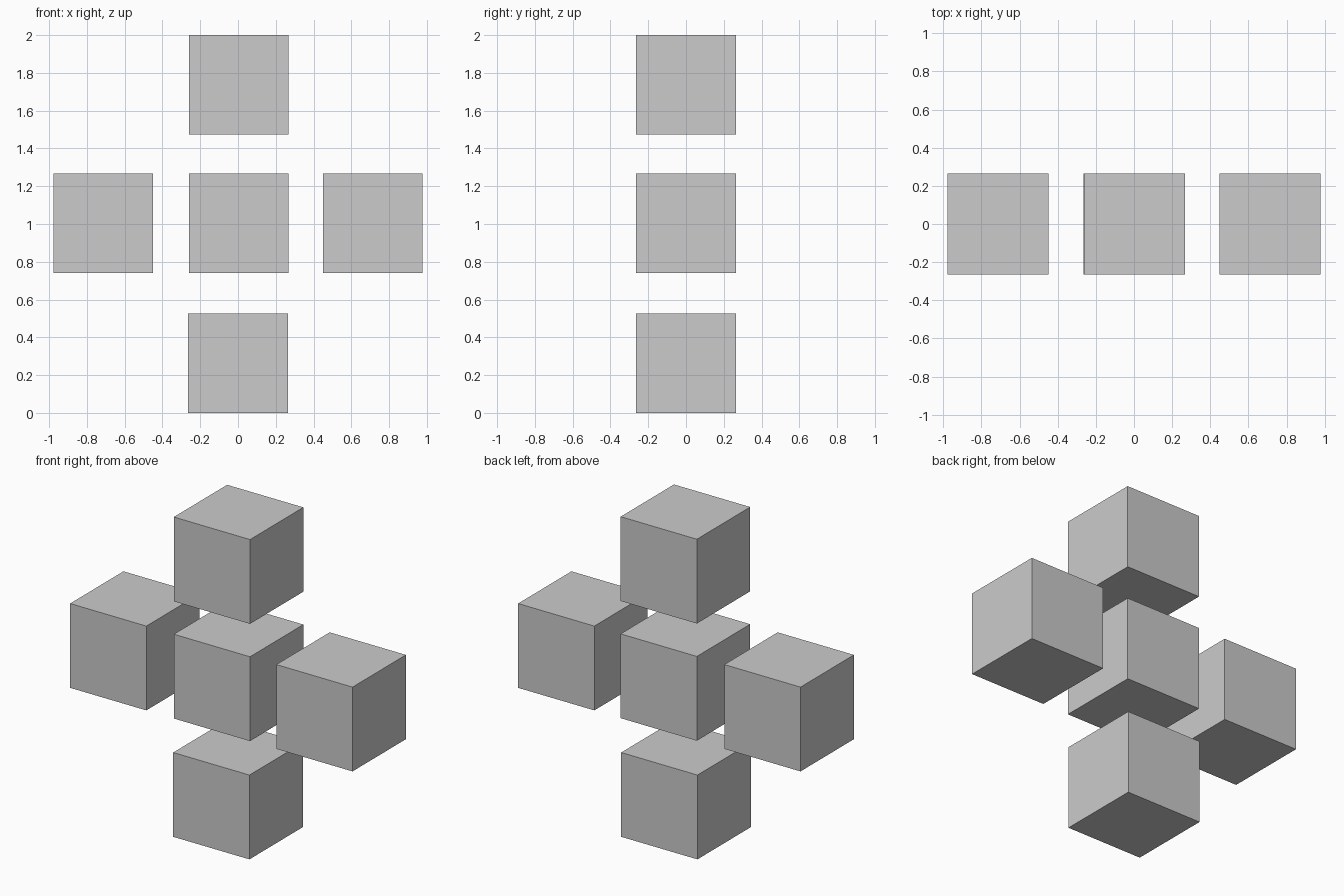
import bpy

if "Cube" in bpy.data.objects:
    bpy.data.objects.remove(bpy.data.objects["Cube"])

SIZE = 0.527           # edge length of every cube
REACH_X = 0.713        # distance of side cubes from the centre


def cube(name, x, z):
    bpy.ops.mesh.primitive_cube_add(size=SIZE, location=(x, 0, z))
    bpy.context.object.name = name


# Vertical column
cube("bottom_cube", 0.0, SIZE / 2)
cube("centre_cube", 0.004, 1.004)
cube("top_cube", 0.004, 2 - SIZE / 2)

# Side arms
for name, side in (("left_cube", -1), ("right_cube", 1)):
    cube(name, side * REACH_X, 1.004)
